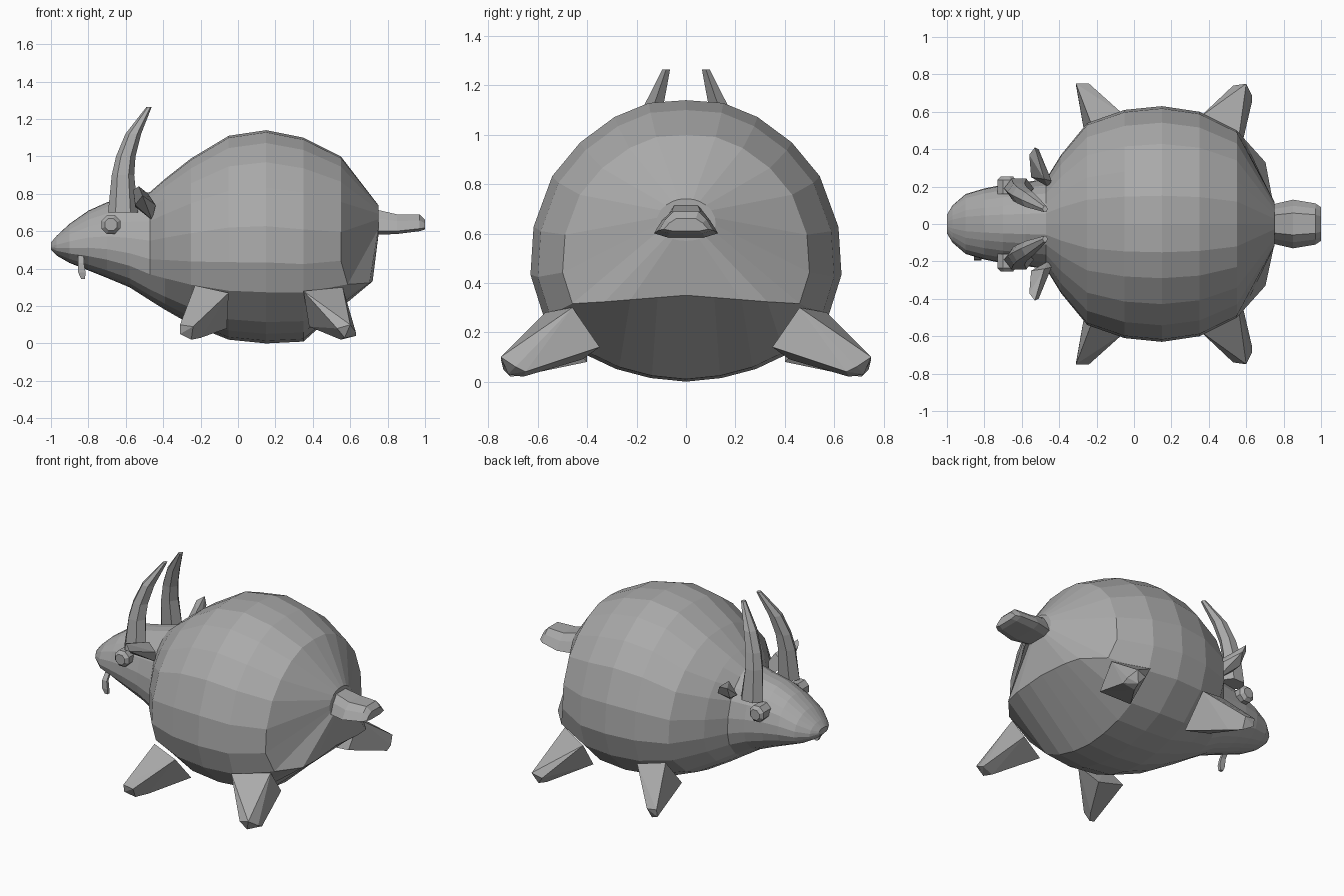
import bpy, bmesh
from math import cos, sin, pi

cube = bpy.data.objects.get("Cube")
if cube:
    bpy.data.objects.remove(cube, do_unlink=True)

GREY = (0.4, 0.4, 0.4, 1.0)
grey = bpy.data.materials.new("plain_grey")
grey.use_nodes = True
grey.diffuse_color = GREY
grey.node_tree.nodes["Principled BSDF"].inputs["Base Color"].default_value = GREY


def finish(name, bm):
    bmesh.ops.recalc_face_normals(bm, faces=bm.faces)
    mesh = bpy.data.meshes.new(name)
    bm.to_mesh(mesh)
    bm.free()
    mesh.materials.append(grey)
    obj = bpy.data.objects.new(name, mesh)
    bpy.context.collection.objects.link(obj)
    return obj


def loft(name, rings):
    """Skin a list of equal-length closed rings and cap both ends."""
    bm = bmesh.new()
    rows = [[bm.verts.new(p) for p in ring] for ring in rings]
    n = len(rows[0])
    for a, b in zip(rows, rows[1:]):
        for i in range(n):
            j = (i + 1) % n
            bm.faces.new((a[i], a[j], b[j], b[i]))
    bm.faces.new(rows[0])
    bm.faces.new(rows[-1])
    return finish(name, bm)


def hull(name, points):
    bm = bmesh.new()
    for p in points:
        bm.verts.new(p)
    res = bmesh.ops.convex_hull(bm, input=bm.verts)
    loose = {g for g in res["geom_interior"] + res["geom_unused"]
             if isinstance(g, bmesh.types.BMVert)}
    bmesh.ops.delete(bm, geom=list(loose), context="VERTS")
    bmesh.ops.dissolve_limit(bm, angle_limit=0.03, verts=bm.verts, edges=bm.edges)
    return finish(name, bm)


# Half cross-section of the barrel, top to bottom (width, height)
HALF = [(0, 1), (.24, .99), (.46, .94), (.68, .85), (.86, .73), (.98, .55),
        (1, .38), (.92, .24), (.66, .1), (.45, .045), (.23, .013), (0, 0)]
SECTION = HALF + [(-u, v) for u, v in HALF[-2:0:-1]]


def body_ring(x, low, high, width):
    return [(x, u * width, low + v * (high - low)) for u, v in SECTION]


# Snout, neck and barrel: x, bottom, top, half width
stations = [(-1, .5, .54, .05), (-.97, .47, .575, .1), (-.9, .43, .64, .16),
            (-.8, .39, .71, .19), (-.7, .35, .755, .21), (-.58, .3, .78, .225),
            (-.47, .23, .81, .24), (-.39, .18, .88, .37), (-.25, .1, .99, .54),
            (-.05, .02, 1.11, .61), (.15, 0, 1.14, .63), (.35, .01, 1.1, .6)]
rings = [body_ring(*s) for s in stations]

# Rump ring, its lower edge pulled back and up into a ledge, then tail root
rump = []
for (x, y, z), (u, v) in zip(body_ring(.55, .1, 1, .5), SECTION):
    if v < .3:
        x += min(.17, .45 * (1 - abs(u)))
        z = max(z, .31 + .04 * (1 - abs(u)))
    rump.append((x, y, z))
rings += [rump, body_ring(.75, .57, .74, .12)]
loft("body", rings)

# Tail: domed top over a wide flat underside
TAIL = [(-1, .15), (-.75, .65), (-.45, 1), (.45, 1), (.75, .65), (1, .15), (.6, 0), (-.6, 0)]
loft("tail", [[(x, u * w, lo + v * (hi - lo)) for u, v in TAIL]
              for x, lo, hi, w in [(.72, .58, .72, .1), (.85, .585, .69, .13),
                                   (.97, .6, .69, .11), (1, .61, .66, .09)]])

# Paired parts
FRONT_LEG = [(-.23, .54, .31), (-.05, .58, .27), (-.06, .4, .08), (-.25, .4, .13),
             (-.31, .75, .1), (-.24, .75, .09), (-.31, .74, .05), (-.25, .71, .02),
             (-.2, .64, .03)]
REAR_LEG = [(.35, .57, .28), (.56, .46, .3), (.56, .35, .14), (.38, .42, .09),
            (.53, .74, .08), (.6, .75, .1), (.63, .69, .06), (.63, .65, .04),
            (.55, .66, .02), (.57, .72, .03)]
EAR = [(-.46, .2, .66), (-.44, .23, .74), (-.48, .24, .8), (-.55, .25, .73),
       (-.56, .37, .82), (-.53, .41, .84), (-.51, .4, .79), (-.55, .33, .74)]
HORN = [(-.615, .19, .7, .08, .06), (-.615, .17, .9, .06, .055), (-.6, .155, 1, .052, .05),
        (-.56, .13, 1.12, .042, .045), (-.475, .08, 1.265, .014, .018)]

for side, s in (("near", -1), ("far", 1)):
    for part, pts in (("front_leg", FRONT_LEG), ("rear_leg", REAR_LEG), ("ear", EAR)):
        hull(f"{part}_{side}", [(x, s * y, z) for x, y, z in pts])
    # Curved six-sided horn
    loft(f"horn_{side}", [[(x + rx * cos(k * pi / 3), s * (y + ry * sin(k * pi / 3)), z)
                           for k in range(6)] for x, y, z, rx, ry in HORN])
    # Eight-sided eye, slightly tapered outward
    loft(f"eye_{side}", [[(-.68 + r * cos(k * pi / 4 + pi / 8), s * y,
                           .635 + r * sin(k * pi / 4 + pi / 8)) for k in range(8)]
                         for y, r in ((.16, .055), (.235, .055), (.255, .035))])

# Tongue hanging from one side of the mouth
loft("tongue", [[(x - w, y, z), (x + w, y, z), (x + w, y + .02, z), (x - w, y + .02, z)]
                for x, y, z, w in [(-.84, -.16, .47, .015), (-.84, -.19, .43, .016),
                                   (-.835, -.195, .38, .02), (-.828, -.19, .345, .01)]])
